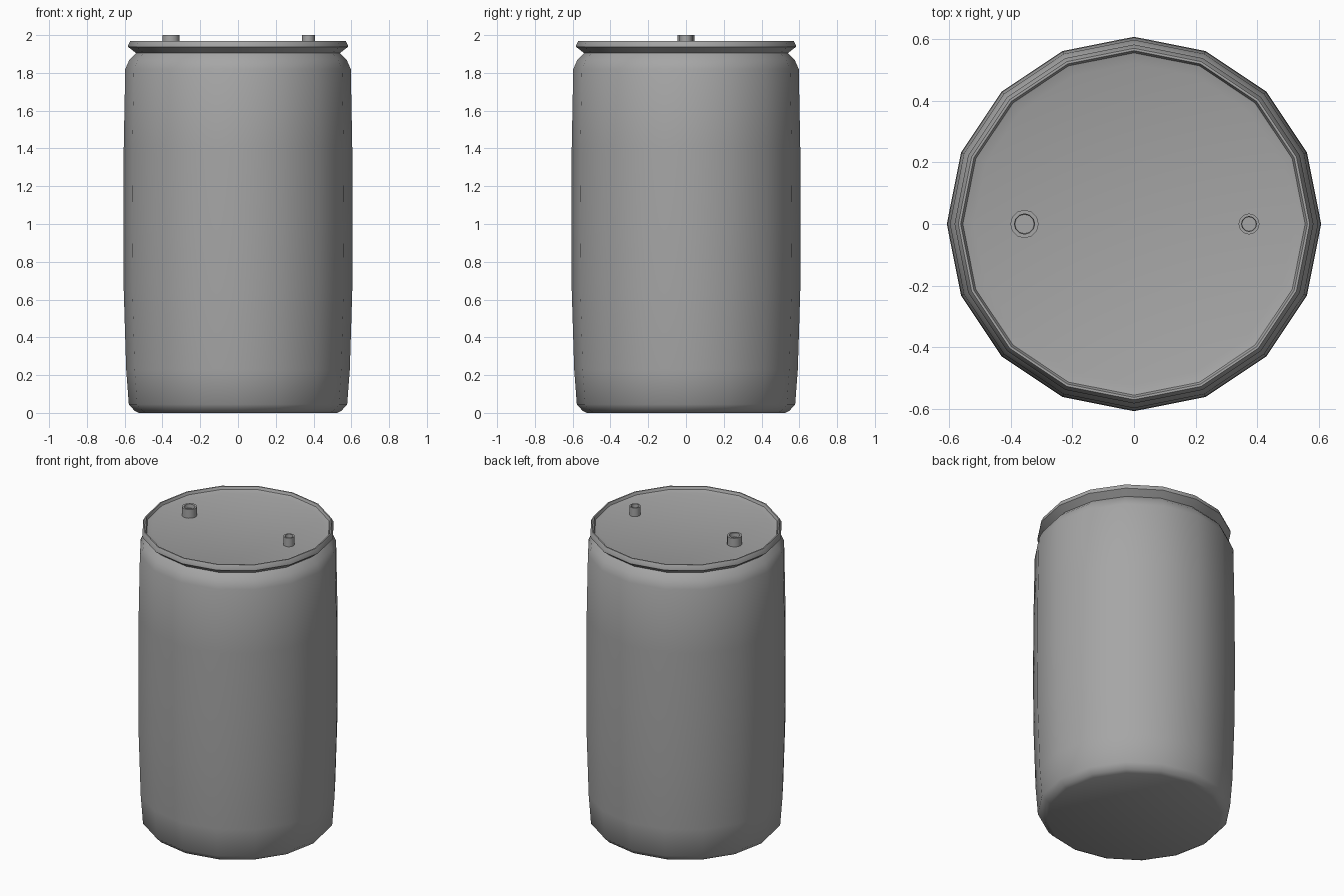
import bpy, bmesh, math

cube = bpy.data.objects.get("Cube")
if cube:
    bpy.data.objects.remove(cube, do_unlink=True)


def make_material(name, rgb):
    mat = bpy.data.materials.new(name)
    mat.use_nodes = True
    mat.diffuse_color = (*rgb, 1)
    mat.node_tree.nodes["Principled BSDF"].inputs["Base Color"].default_value = (*rgb, 1)
    return mat


def lathe(name, profile, sides, mat, centre_x=0, angle=50):
    """Revolve a (radius, height) profile around z; zero radius closes to a point."""
    bm = bmesh.new()
    rings = []
    for r, z in profile:
        steps = [2 * math.pi * i / sides for i in range(sides)] if r else [0]
        rings.append([bm.verts.new((r * math.cos(a), r * math.sin(a), z)) for a in steps])
    for low, high in zip(rings, rings[1:]):
        for i in range(sides):
            j = (i + 1) % sides
            corners = [low[i % len(low)], low[j % len(low)],
                       high[j % len(high)], high[i % len(high)]]
            bm.faces.new(list(dict.fromkeys(corners)))
    bmesh.ops.recalc_face_normals(bm, faces=bm.faces[:])
    mesh = bpy.data.meshes.new(name)
    bm.to_mesh(mesh)
    bm.free()
    mesh.materials.append(mat)
    obj = bpy.data.objects.new(name, mesh)
    obj.location.x = centre_x
    bpy.context.collection.objects.link(obj)
    bpy.ops.object.select_all(action="DESELECT")
    obj.select_set(True)
    bpy.context.view_layer.objects.active = obj
    bpy.ops.object.shade_smooth_by_angle(angle=math.radians(angle))
    return obj


grey = make_material("grey_plastic", (0.38, 0.38, 0.38))

# Barrel: bulging wall, pinched neck, flared rim and recessed lid
lathe("barrel_body", [
    (0, 0), (0.525, 0), (0.548, 0.012), (0.578, 0.045), (0.592, 0.23),
    (0.605, 0.65), (0.607, 1.0), (0.605, 1.4), (0.597, 1.82),
    (0.575, 1.87), (0.54, 1.905),
    (0.582, 1.938), (0.582, 1.945), (0.57, 1.97),
    (0.562, 1.97), (0.555, 1.953), (0.52, 1.943), (0, 1.943),
], 16, grey)

# Two hollow bungs on the lid
for name, x, radius in (("large_bung", -0.355, 0.046), ("small_bung", 0.373, 0.034)):
    lathe(name, [
        (radius, 1.94), (radius, 2.0), (radius * 0.72, 2.0),
        (radius * 0.68, 1.975), (0, 1.975),
    ], 12, grey, centre_x=x, angle=40)
